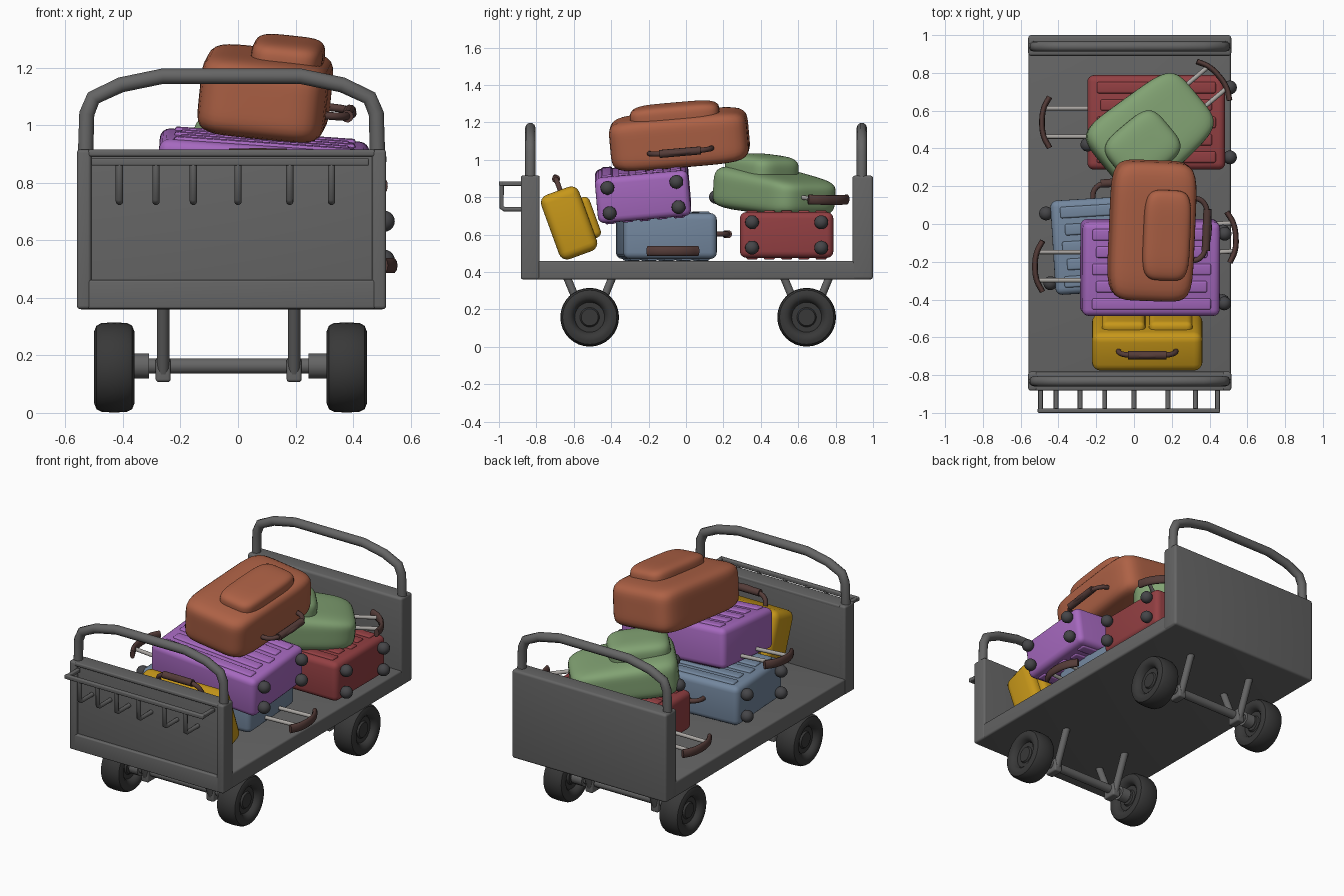
import bpy, bmesh
from math import radians, sin, cos, pi
from mathutils import Matrix, Euler, Vector

if "Cube" in bpy.data.objects:
    bpy.data.objects.remove(bpy.data.objects["Cube"])

COLORS = {
    "metal": (0.13, 0.13, 0.13), "rubber": (0.04, 0.04, 0.04), "rod": (0.4, 0.38, 0.36),
    "caster": (0.06, 0.06, 0.065), "leather": (0.09, 0.045, 0.04),
    "red": (0.29, 0.05, 0.055), "blue": (0.17, 0.24, 0.34), "purple": (0.38, 0.14, 0.52),
    "yellow": (0.57, 0.31, 0.01), "green": (0.22, 0.36, 0.17), "orange": (0.42, 0.12, 0.06),
}
MATS = {}
I = Matrix.Identity(4)


def place(x, y, z, rx=0, ry=0, rz=0):
    rot = Euler([radians(a) for a in (rx, ry, rz)]).to_matrix().to_4x4()
    return Matrix.Translation((x, y, z)) @ rot


def link(name, data, color, M):
    if color not in MATS:
        MATS[color] = bpy.data.materials.new(color)
        MATS[color].diffuse_color = (*COLORS[color], 1)
    data.materials.append(MATS[color])
    ob = bpy.data.objects.new(name, data)
    ob.matrix_world = M
    bpy.context.collection.objects.link(ob)
    return ob


def finish(bm, name, color, M):
    bmesh.ops.recalc_face_normals(bm, faces=bm.faces)
    me = bpy.data.meshes.new(name)
    bm.to_mesh(me)
    bm.free()
    for p in me.polygons:
        p.use_smooth = True
    me.set_sharp_from_angle(angle=radians(35))
    return link(name, me, color, M)


def box(name, c, size, bevel, color, M=I):
    bm = bmesh.new()
    bmesh.ops.create_cube(bm, size=1, matrix=Matrix.Translation(c) @ Matrix.Diagonal((*size, 1)))
    bmesh.ops.bevel(bm, geom=bm.edges[:], offset=bevel, segments=4, profile=0.5, affect='EDGES')
    return finish(bm, name, color, M)


def soft(name, c, size, p, color, M=I, taper=0.0):
    """Pillow-like box; taper thins the +x end."""
    bm = bmesh.new()
    bmesh.ops.create_cube(bm, size=2)
    bmesh.ops.subdivide_edges(bm, edges=bm.edges[:], cuts=13, use_grid_fill=True)
    for v in bm.verts:
        u = v.co / sum(abs(a) ** p for a in v.co) ** (1 / p)
        u.y *= 1 - taper * 0.4 * u.x
        if u.z > 0:
            u.z *= 1 - taper * u.x
        v.co = Vector(c) + Vector([a * s / 2 for a, s in zip(u, size)])
    return finish(bm, name, color, M)


def tube(name, pts, r, color, M=I, curved=False):
    cu = bpy.data.curves.new(name, 'CURVE')
    cu.dimensions = '3D'
    cu.bevel_depth, cu.bevel_resolution, cu.use_fill_caps = r, 3, True
    sp = cu.splines.new('BEZIER' if curved else 'POLY')
    if curved:
        sp.bezier_points.add(len(pts) - 1)
        for b, p in zip(sp.bezier_points, pts):
            b.co = p
            b.handle_left_type = b.handle_right_type = 'AUTO'
    else:
        sp.points.add(len(pts) - 1)
        for b, p in zip(sp.points, pts):
            b.co = (*p, 1)
    return link(name, cu, color, M)


def lathe_x(name, profile, color, M):
    """Spin (x, radius) points around the x axis."""
    bm = bmesh.new()
    vs = [bm.verts.new((x, 0, r)) for x, r in profile]
    es = [bm.edges.new(e) for e in zip(vs, vs[1:])]
    bmesh.ops.spin(bm, geom=vs + es, cent=(0, 0, 0), axis=(1, 0, 0), angle=2 * pi, steps=32)
    bmesh.ops.remove_doubles(bm, verts=bm.verts[:], dist=1e-4)
    return finish(bm, name, color, M)


# cart deck and end walls
MX = -0.0225
box("deck", (MX, 0.06, 0.41), (1.07, 1.86, 0.1), 0.012, "metal")
box("back_wall", (MX, 0.945, 0.638), (1.075, 0.11, 0.555), 0.015, "metal")
box("front_wall", (MX, -0.822, 0.638), (1.06, 0.08, 0.545), 0.012, "metal")
for x in (-0.535, 0.49):
    box("front_wall_post", (x, -0.832, 0.638), (0.05, 0.1, 0.555), 0.012, "metal")
for z, h in ((0.412, 0.1), (0.903, 0.024)):
    box("front_wall_rail", (MX, -0.832, z), (1.0, 0.1, h), 0.008, "metal")

# arched push bars
for y in (-0.832, 0.94):
    half = [(0.508, 0.88), (0.503, 1.04), (0.48, 1.095), (0.385, 1.14), (0.24, 1.17)]
    pts = [(MX - a, y, z) for a, z in half] + [(MX + a, y, z) for a, z in reversed(half)]
    tube("push_bar", pts, 0.028, "metal")

# hook rack on the front
box("rack_rail", (MX - 0.005, -0.988, 0.872), (0.965, 0.024, 0.026), 0.006, "metal")
for x in (-0.495, 0.442):
    box("rack_arm", (x, -0.935, 0.872), (0.024, 0.12, 0.024), 0.006, "metal")
for x in (-0.412, -0.285, -0.155, 0.0, 0.18, 0.325):
    tube("rack_hook", [(x, -0.986, 0.87), (x, -0.986, 0.745), (x, -0.97, 0.735), (x, -0.86, 0.735)],
         0.013, "metal")

# axles, struts and wheels
TYRE = [(0.045, 0), (0.045, 0.045), (0.035, 0.052), (0.035, 0.08), (0.055, 0.088), (0.068, 0.105),
        (0.07, 0.125), (0.062, 0.145), (0.045, 0.154), (0, 0.157)]
TYRE = TYRE + [(-x, r) for x, r in reversed(TYRE[:-1])]
for y in (-0.515, 0.645):
    tube("axle", [(-0.42, y, 0.163), (0.37, y, 0.163)], 0.028, "metal")
    for x0, x1 in ((-0.37, -0.31), (0.245, 0.32)):
        tube("axle_collar", [(x0, y, 0.163), (x1, y, 0.163)], 0.045, "metal")
    for x in (-0.26, 0.195):
        box("strut_block", (x, y, 0.15), (0.052, 0.09, 0.085), 0.01, "metal")
        for s in (-1, 1):
            tube("strut", [(x, y + s * 0.025, 0.14), (x, y + s * 0.125, 0.38)], 0.022, "metal")
    for x in (-0.43, 0.378):
        lathe_x("cart_wheel", TYRE, "rubber", place(x, y, 0.158))


def pull_handle(M, x0, x1, z):
    """Telescopic rods with a bowed flat grip at the +x end."""
    for y in (-0.075, 0.075):
        tube("pull_rod", [(x0, y, z), (x1, y, z)], 0.012, "rod", M)
    grip = [(x1 - 0.025, -0.135, 0), (x1 + 0.005, -0.075, 0), (x1 + 0.015, 0, 0),
            (x1 + 0.005, 0.075, 0), (x1 - 0.025, 0.135, 0)]
    tube("pull_grip", grip, 0.015, "leather",
         M @ Matrix.Translation((0, 0, z)) @ Matrix.Diagonal((1, 1, 1.8, 1)), True)


def carry_handle(M, w, d):
    """Strap bow in the local xy plane reaching out along +y."""
    pts = [(-w, -0.02, 0), (-w * 0.9, d * 0.6, 0), (-w * 0.55, d, 0), (w * 0.55, d, 0),
           (w * 0.9, d * 0.6, 0), (w, -0.02, 0)]
    tube("carry_strap", pts, 0.014, "leather", M, True)
    tube("carry_grip", [(-w * 0.65, d, 0), (w * 0.65, d, 0)], 0.022, "leather", M)


def casters(M, x, y, zs, r=0.037):
    for sy in (-y, y):
        for z in zs:
            bm = bmesh.new()
            bmesh.ops.create_uvsphere(bm, u_segments=16, v_segments=10, radius=r)
            finish(bm, "caster", "caster", M @ Matrix.Translation((x, sy, z)))


def suitcase(color, M):
    """Hard-shell case: handle at +x, casters at -x, ribs on both faces."""
    box(color + "_case", (0, 0, 0), (0.73, 0.5, 0.245), 0.035, color, M)
    for s in (-1, 1):
        for i in range(-2, 3):
            box(color + "_rib", (0, i * 0.092, s * 0.115), (0.63 - 0.04 * (i % 2), 0.06, 0.034),
                0.01, color, M)
    pull_handle(M, 0.34, 0.59, -0.08)
    casters(M, -0.39, 0.185, (-0.068, 0.068))


# hard suitcases
suitcase("red", place(0.118, 0.538, 0.598, 0, 0, 180))
blue = place(-0.065, -0.105, 0.592, 0, 0, 3.5)
suitcase("blue", blue)
carry_handle(blue @ Matrix.Translation((0, 0.25, 0.01)), 0.14, 0.075)
suitcase("purple", place(0.085, -0.23, 0.825, 5, 4, 0) @ Matrix.Rotation(pi, 4, 'Z'))

# leaning yellow case
yel = place(0.07, -0.625, 0.662, 20)
box("yellow_case", (0, 0, 0), (0.585, 0.215, 0.365), 0.045, "yellow", yel)
for x in (-0.125, 0.125):
    box("yellow_pocket", (x, 0.105, -0.01), (0.23, 0.08, 0.23), 0.03, "yellow", yel)
carry_handle(yel @ Matrix.Translation((0, 0.015, 0.18)) @ Matrix.Rotation(pi / 2, 4, 'X'), 0.155, 0.065)

# soft green trolley bag
grn = place(0.095, 0.485, 0.825, 0, 5, 40)
soft("green_bag", (0, 0, 0), (0.62, 0.46, 0.22), 5, "green", grn, 0.25)
soft("green_pocket", (-0.1, -0.03, 0.11), (0.36, 0.31, 0.17), 4, "green", grn)
pull_handle(grn, 0.26, 0.45, 0.0)
casters(grn, -0.3, 0.17, (-0.05,))

# soft orange bag on top
org = place(0.095, -0.035, 1.11, 5, 6, -2)
soft("orange_bag", (0, 0, 0), (0.445, 0.74, 0.28), 6, "orange", org)
soft("orange_pocket", (0.065, -0.01, 0.125), (0.25, 0.48, 0.15), 4.5, "orange", org)
carry_handle(org @ Matrix.Translation((0.215, 0.01, -0.04)) @ Matrix.Rotation(-pi / 2, 4, 'Z'), 0.17, 0.08)

for m in bpy.data.materials:
    if m.users and not m.is_grease_pencil:
        m.use_nodes = True
        m.node_tree.nodes["Principled BSDF"].inputs["Base Color"].default_value = m.diffuse_color
